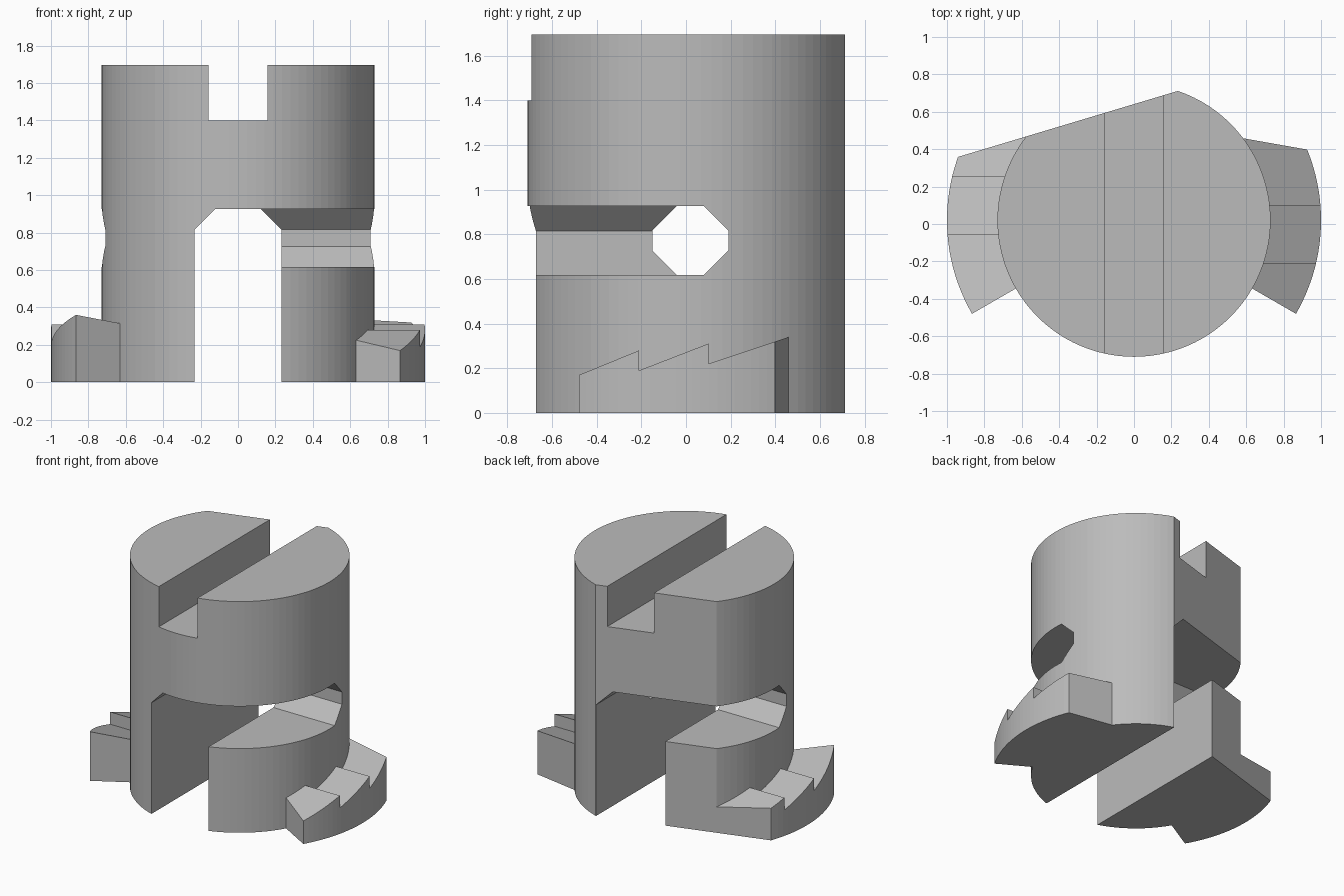
import bpy
import bmesh
import math
from mathutils import Vector

cube = bpy.data.objects.get("Cube")
if cube:
    bpy.data.objects.remove(cube, do_unlink=True)

CY = 0.02           # the turning axis sits slightly behind the origin
R, FLANGE_R = 0.73, 1.0
HEIGHT = 1.695

steel = bpy.data.materials.new("plain grey")
steel.use_nodes = True
grey = (0.5, 0.5, 0.5, 1)
steel.diffuse_color = grey
steel.node_tree.nodes["Principled BSDF"].inputs["Base Color"].default_value = grey


def prism(name, outline, axis, lo, hi):
    """Extrude a 2D outline along an axis: x takes (y, z), y takes (x, z), z takes (x, y)."""
    place = {"x": lambda a, b, t: (t, a, b),
             "y": lambda a, b, t: (a, t, b),
             "z": lambda a, b, t: (a, b, t)}[axis]
    bm = bmesh.new()
    face = bm.faces.new([bm.verts.new(place(a, b, lo)) for a, b in outline])
    new = bmesh.ops.extrude_face_region(bm, geom=[face])["geom"]
    bmesh.ops.translate(bm, vec=Vector(place(0, 0, hi - lo)),
                        verts=[v for v in new if isinstance(v, bmesh.types.BMVert)])
    bmesh.ops.recalc_face_normals(bm, faces=bm.faces)
    mesh = bpy.data.meshes.new(name)
    bm.to_mesh(mesh)
    bm.free()
    mesh.materials.append(steel)
    ob = bpy.data.objects.new(name, mesh)
    bpy.context.collection.objects.link(ob)
    return ob


def combine(target, tool, operation):
    """Apply a boolean and discard the tool."""
    mod = target.modifiers.new("boolean", "BOOLEAN")
    mod.operation, mod.solver, mod.object = operation, "EXACT", tool
    bpy.context.view_layer.update()
    result = bpy.data.meshes.new_from_object(
        target.evaluated_get(bpy.context.evaluated_depsgraph_get()))
    target.modifiers.clear()
    target.data = result
    bpy.data.objects.remove(tool, do_unlink=True)


def arc(radius, start, end, steps):
    angles = [math.radians(start + (end - start) * i / steps) for i in range(steps + 1)]
    return [(radius * math.cos(a), CY + radius * math.sin(a)) for a in angles]


def box(a0, a1, b0, b1):
    return [(a0, b0), (a1, b0), (a1, b1), (a0, b1)]


# Main cylinder
body = prism("slotted_body", arc(R, 0, 360, 96)[:-1], "z", 0, HEIGHT)

# Flanges with ratchet teeth, the second set turned half way round
teeth = [(-0.6, 0.12), (-0.21, 0.28), (-0.21, 0.19), (0.10, 0.31),
         (0.10, 0.22), (0.7, 0.42), (0.7, -0.2), (-0.6, -0.2)]
for side, end_angle in ((1, 22.2), (-1, 32)):
    plan = [(0.45, -0.24)] + arc(FLANGE_R, -30, end_angle, 24) + [(0.45, 0.482)]
    flange = prism("flange", [(side * x, y) for x, y in plan], "z", 0, 0.6)
    profile = teeth if side > 0 else [(2 * CY - y, z) for y, z in teeth]
    combine(flange, prism("teeth", profile, "x", -1.2, 1.2), "INTERSECT")
    combine(body, flange, "UNION")

# Slanted flat across the back
flat = [(1.5, 1.091), (1.5, 2), (-1.5, 2), (-1.5, 0.191)]
combine(body, prism("flat_cutter", flat, "z", -0.5, 2.5), "DIFFERENCE")

# Screwdriver slot across the top
combine(body, prism("top_slot", box(-0.157, 0.157, 1.4, 2), "y", -2, 2), "DIFFERENCE")

# Lower slot with chamfered ceiling
lower = [(-0.232, -0.5), (0.232, -0.5), (0.232, 0.815),
         (0.12, 0.927), (-0.12, 0.927), (-0.232, 0.815)]
combine(body, prism("lower_slot", lower, "y", -2, 2), "DIFFERENCE")

# Octagonal cross hole
Z0, Z1, HALF, CH = 0.617, 0.927, 0.17, 0.11
hole = [(CY - HALF + CH, Z0), (CY + HALF - CH, Z0), (CY + HALF, Z0 + CH),
        (CY + HALF, Z1 - CH), (CY + HALF - CH, Z1), (CY - HALF + CH, Z1),
        (CY - HALF, Z1 - CH), (CY - HALF, Z0 + CH)]
combine(body, prism("cross_hole", hole, "x", -2, 2), "DIFFERENCE")

# Side openings leading into the cross hole: front left and back right
for side in (1, -1):
    opening = prism("side_opening", box(*sorted((CY, -side * 2)), Z0, Z1),
                    "x", *sorted((0, side * 2)))
    combine(body, opening, "DIFFERENCE")
